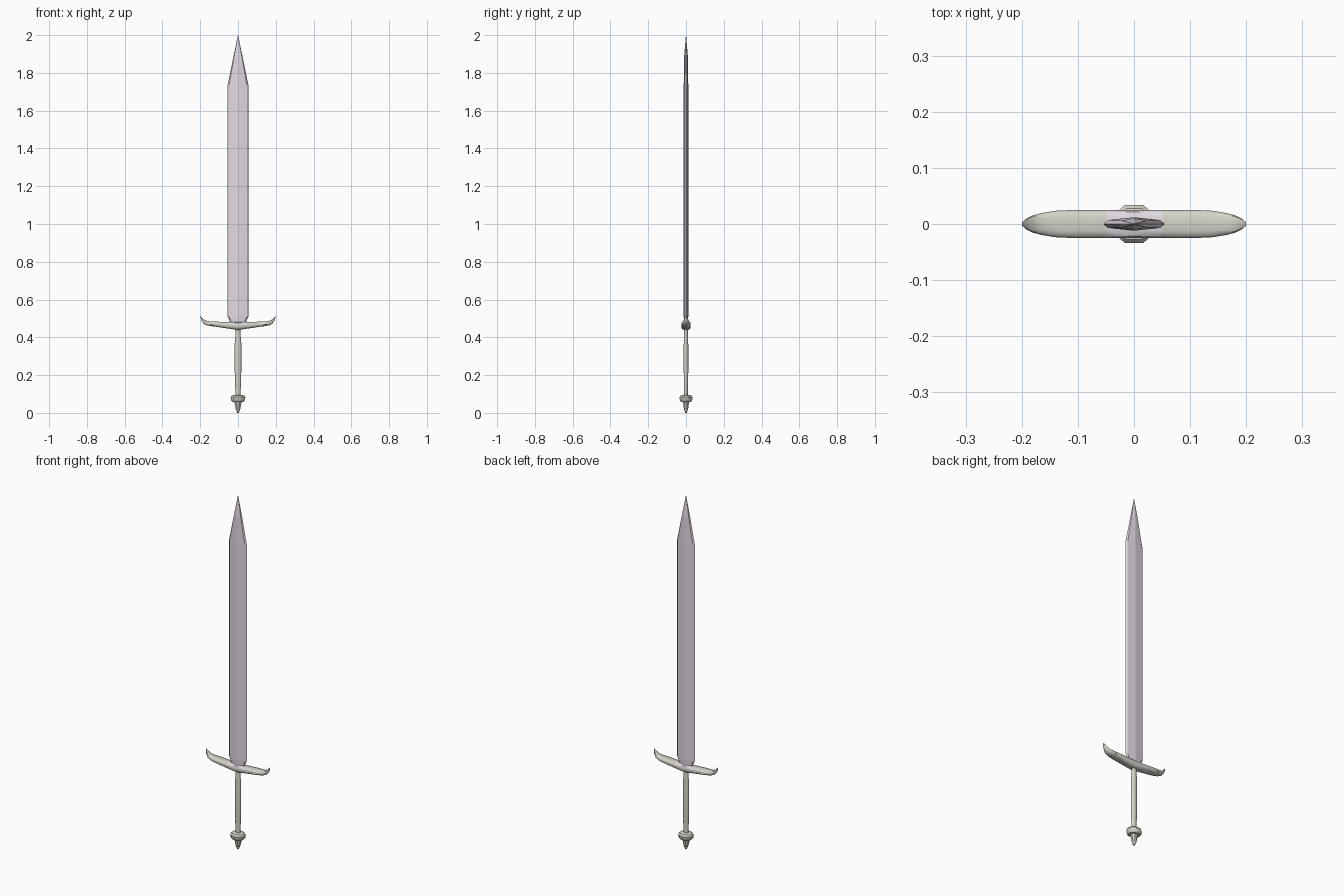
import bpy, bmesh, math

if "Cube" in bpy.data.objects:
    bpy.data.objects.remove(bpy.data.objects["Cube"])


def material(name, rgb):
    m = bpy.data.materials.new(name)
    m.diffuse_color = (*rgb, 1)
    m.use_nodes = True
    m.node_tree.nodes["Principled BSDF"].inputs["Base Color"].default_value = m.diffuse_color
    return m


STEEL = material("blade_steel", (0.76, 0.70, 0.76))
METAL = material("hilt_metal", (0.66, 0.65, 0.58))


def loft(name, rings, mats, smooth=None, paint=None):
    """Skin a list of equal-length point rings and cap both ends."""
    bm = bmesh.new()
    vr = [[bm.verts.new(p) for p in ring] for ring in rings]
    n = len(rings[0])
    for a, b in zip(vr, vr[1:]):
        for i in range(n):
            j = (i + 1) % n
            bm.faces.new((a[i], a[j], b[j], b[i]))
    bm.faces.new(vr[0][::-1])
    bm.faces.new(vr[-1])
    bmesh.ops.recalc_face_normals(bm, faces=bm.faces)
    for f in bm.faces:
        if paint and paint(f):
            f.material_index = 1
    me = bpy.data.meshes.new(name)
    bm.to_mesh(me)
    bm.free()
    for m in mats:
        me.materials.append(m)
    ob = bpy.data.objects.new(name, me)
    bpy.context.collection.objects.link(ob)
    if smooth:
        bpy.ops.object.select_all(action='DESELECT')
        bpy.context.view_layer.objects.active = ob
        ob.select_set(True)
        bpy.ops.object.shade_smooth_by_angle(angle=math.radians(smooth))
    return ob


def turned(name, profile, sides):
    """Oval turned part from (z, half width x, half depth y)."""
    angles = [2 * math.pi * (i + 0.5) / sides for i in range(sides)]
    rings = [[(rx * math.cos(a), ry * math.sin(a), z) for a in angles]
             for z, rx, ry in profile]
    return loft(name, rings, [METAL], 40)


# Blade: bevelled diamond section, pointed tip
def blade_ring(z, w, t):
    k = 0.85
    return [(w, 0, z), (k * w, t * .58, z), (0, t, z), (-k * w, t * .58, z),
            (-w, 0, z), (-k * w, -t * .58, z), (0, -t, z), (k * w, -t * .58, z)]


loft("blade", [blade_ring(*s) for s in (
    (0.465, .043, .011), (0.488, .045, .011), (0.51, .055, .012),
    (1.735, .055, .012), (1.88, .0255, .0105), (2.0, .0004, .0004))], [STEEL])

# Crossguard: (x, bottom z, top z, half depth), mirrored about x = 0
half = [(0, .439, .480, .025), (.05, .446, .480, .025), (.11, .455, .483, .025),
        (.14, .459, .484, .0235), (.165, .463, .487, .0195), (.18, .470, .494, .0155),
        (.192, .487, .505, .0095), (.1995, .508, .515, .003)]
stations = [(-x, b, t, d) for x, b, t, d in half[:0:-1]] + half


def guard_ring(x, b, t, d):
    mid, h = (b + t) / 2, (t - b) / 2
    outline = [(1, .4), (.85, .8), (.5, 1), (-.5, 1), (-.85, .8), (-1, .4),
               (-1, -.4), (-.8, -.8), (-.4, -1), (.4, -1), (.8, -.8), (1, -.4)]
    return [(x, u * d, mid + v * h) for u, v in outline]


def blade_seat(f):
    c = f.calc_center_median()
    return abs(c.x) < .05 and f.normal.z > .3


loft("crossguard", [guard_ring(*s) for s in stations], [METAL, STEEL], 40, blade_seat)

# Grip: slim oval handle swelling in the middle
turned("grip", [(.085, .013, .0095), (.115, .0145, .010), (.15, .016, .011),
                (.22, .018, .0125), (.36, .0185, .0125), (.395, .016, .0115),
                (.42, .013, .010), (.455, .0125, .010)], 12)

# Pommel: collar ring with tapered end knob
turned("pommel", [(0.008, .004, .004), (.011, .009, .009), (.02, .013, .012),
                  (.045, .018, .016), (.058, .021, .018), (.0585, .032, .028),
                  (.066, .040, .0355), (.083, .042, .037), (.092, .035, .030),
                  (.095, .020, .017)], 8)
for v in bpy.data.objects["pommel"].data.vertices:
    if v.co.z < .01:
        v.co.z = 0
